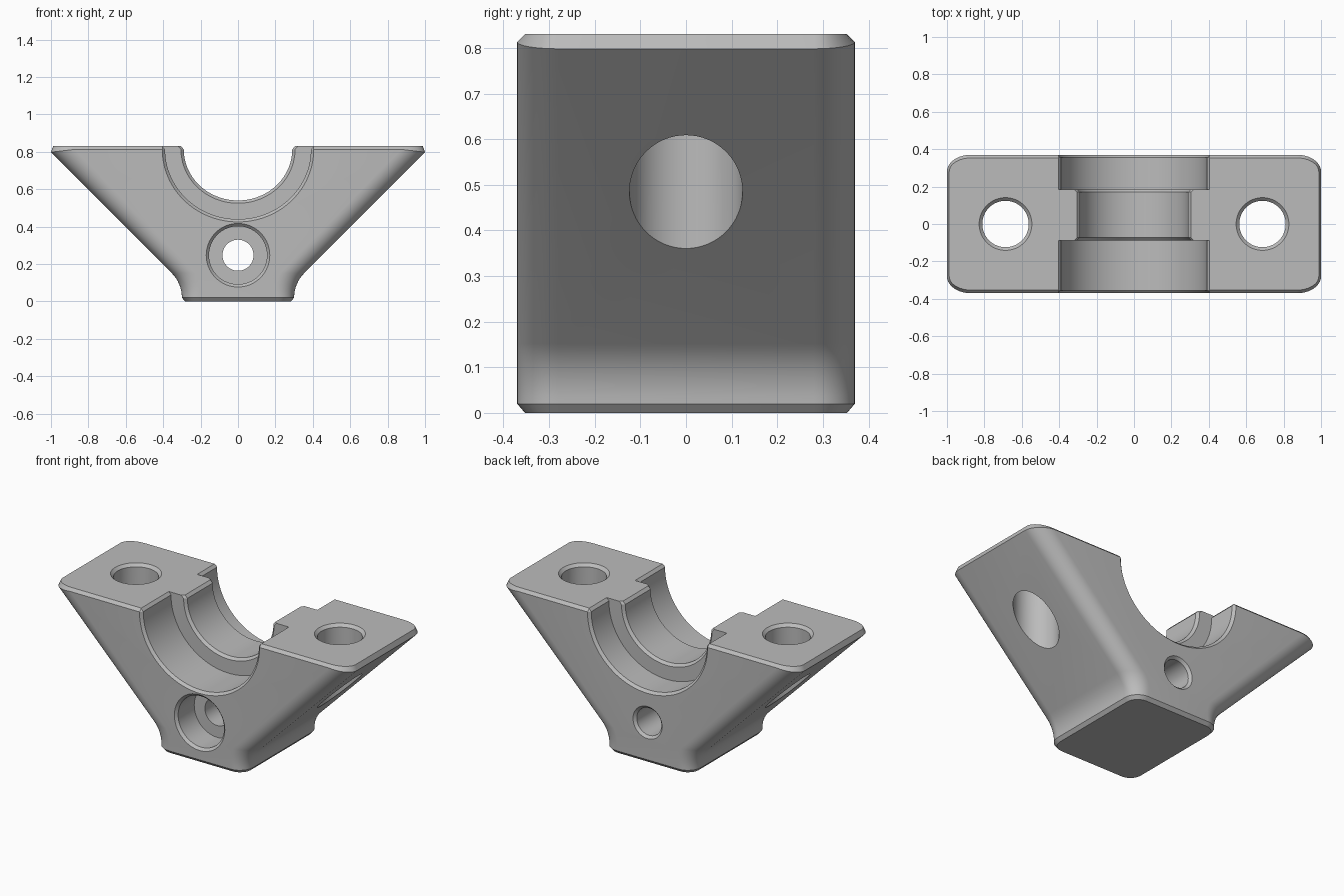
import bpy
import bmesh
from math import sin, cos, pi, sqrt, radians

cube = bpy.data.objects.get("Cube")
if cube:
    bpy.data.objects.remove(cube, do_unlink=True)

grey = bpy.data.materials.new("light grey")
grey.use_nodes = True
colour = (0.5, 0.5, 0.5, 1)
grey.diffuse_color = colour
grey.node_tree.nodes["Principled BSDF"].inputs["Base Color"].default_value = colour

TOP, DEPTH, FILLET, EDGE = 0.83, 0.37, 0.09, 0.017


def loft(name, rings):
    """Closed solid through rings that have equal point counts."""
    bm = bmesh.new()
    loops = [[bm.verts.new(p) for p in ring] for ring in rings]
    n = len(loops[0])
    for a, b in zip(loops, loops[1:]):
        for i in range(n):
            j = (i + 1) % n
            bm.faces.new((a[i], a[j], b[j], b[i]))
    bm.faces.new(loops[0][::-1])
    bm.faces.new(loops[-1])
    bmesh.ops.recalc_face_normals(bm, faces=bm.faces)
    mesh = bpy.data.meshes.new(name)
    bm.to_mesh(mesh)
    bm.free()
    mesh.materials.append(grey)
    obj = bpy.data.objects.new(name, mesh)
    bpy.context.collection.objects.link(obj)
    return obj


def rounded_ring(w, d, rx, ry, z, dip=0, steps=10):
    """Horizontal rounded rectangle; dip lowers its x-facing sides."""
    pts = []
    for k, (sx, sy) in enumerate([(1, 1), (-1, 1), (-1, -1), (1, -1)]):
        for i in range(steps + 1):
            a = (k + i / steps) * pi / 2
            pts.append((sx * (w - rx) + rx * cos(a), sy * (d - ry) + ry * sin(a),
                        z - dip * abs(cos(a))))
    return pts


def turned(name, profile, place, n=64):
    """Round cutter from (radius, height) pairs; place maps its local points."""
    return loft(name, [[place(r * cos(2 * pi * i / n), r * sin(2 * pi * i / n), h)
                        for i in range(n)] for r, h in profile])


# Block: small foot, concave flare, 45 degree flanks, chamfered top
FOOT, FLARE = 0.30, 0.186
rings = [rounded_ring(FOOT - EDGE, DEPTH - EDGE, FILLET - EDGE, FILLET - EDGE, 0)]
for i in range(9):
    t = i / 8
    a = t * pi / 4
    rings.append(rounded_ring(FOOT + FLARE * (1 - cos(a)), DEPTH,
                              FILLET * (1 + t * (sqrt(2) - 1)), FILLET,
                              0.02 + FLARE * sin(a)))
wide = FILLET * sqrt(2)
rings.append(rounded_ring(1, DEPTH, wide, FILLET, TOP - EDGE, dip=0.015))
rings.append(rounded_ring(0.988, DEPTH - EDGE, wide - 0.012, FILLET - EDGE, TOP))
block = loft("clamp_block", rings)


# Saddle: half-round channel with a narrower rib and a chamfered mouth
def saddle_ring(y, r, n=64):
    pts = [(-r - 0.015, y, TOP + 0.2), (-r - 0.015, y, TOP)]
    pts += [(-r * cos(pi * i / n), y, TOP - EDGE - (r - EDGE) * sin(pi * i / n))
            for i in range(n + 1)]
    return pts + [(r + 0.015, y, TOP), (r + 0.015, y, TOP + 0.2)]


BIG, SMALL, C = 0.39, 0.29, 0.015
saddle = loft("saddle_cutter", [saddle_ring(y, r) for y, r in [
    (-DEPTH - C, BIG + 2 * C), (-DEPTH + C, BIG), (-0.088, BIG),
    (-0.088, SMALL + C), (-0.088 + C, SMALL), (0.185 - C, SMALL),
    (0.185, SMALL + C), (0.185, BIG), (DEPTH - C, BIG), (DEPTH + C, BIG + 2 * C)]])
cutters = [saddle]

# Front to back bolt hole with a counterbore in the front
cutters.append(turned("cross_bolt_cutter", [
    (0.155 + 2 * C, -DEPTH - C), (0.155, -DEPTH + C), (0.155, -0.20),
    (0.083, -0.20), (0.083, DEPTH - C), (0.083 + 2 * C, DEPTH + C)],
    lambda u, v, h: (u, h, 0.247 + v)))

# Upright bolt holes through both wings
for side in (-1, 1):
    cutters.append(turned("wing_bolt_cutter", [
        (0.124, 0.1), (0.124, TOP - EDGE), (0.124 + 2 * EDGE, TOP + EDGE)],
        lambda u, v, h: (side * 0.687 + u, v, h)))

# Cut the block and remove the helpers
bpy.ops.object.select_all(action="DESELECT")
bpy.context.view_layer.objects.active = block
block.select_set(True)
for cutter in cutters:
    cutter.hide_render = True
    mod = block.modifiers.new("cut", "BOOLEAN")
    mod.operation = "DIFFERENCE"
    mod.solver = "EXACT"
    mod.object = cutter
    bpy.ops.object.modifier_apply(modifier=mod.name)
    bpy.data.objects.remove(cutter, do_unlink=True)

bpy.ops.object.shade_smooth_by_angle(angle=radians(25))
